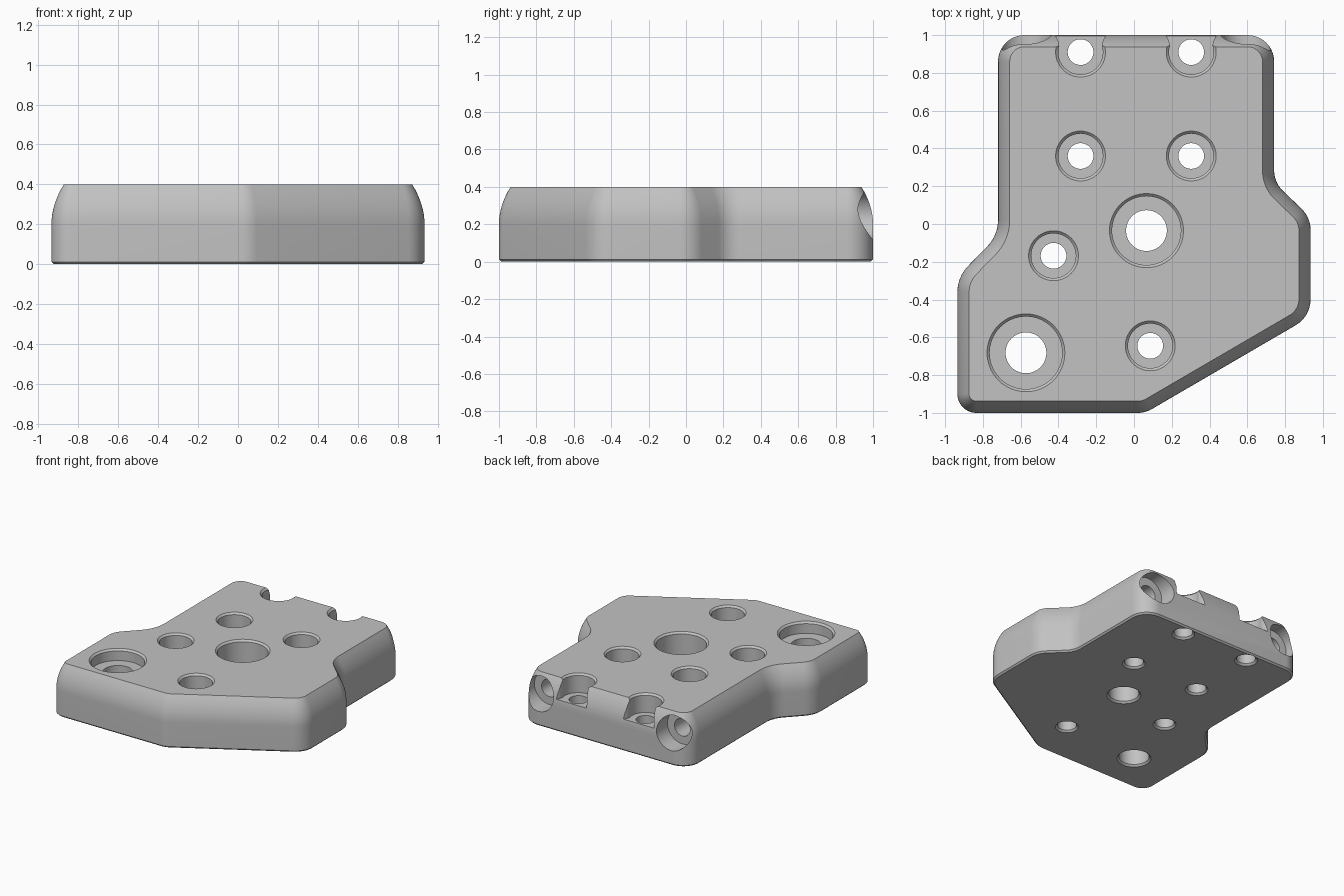
import bpy, bmesh, math
from mathutils import Vector

cube = bpy.data.objects.get("Cube")
if cube:
    bpy.data.objects.remove(cube, do_unlink=True)

HEIGHT = 0.4

grey = bpy.data.materials.new("machined_grey")
grey.use_nodes = True
grey.diffuse_color = (0.54, 0.54, 0.54, 1)
grey.node_tree.nodes["Principled BSDF"].inputs["Base Color"].default_value = (0.54, 0.54, 0.54, 1)


def make_object(name, rings):
    """Skin a stack of equal closed rings and cap both ends."""
    bm = bmesh.new()
    loops = [[bm.verts.new(p) for p in ring] for ring in rings]
    n = len(loops[0])
    for low, high in zip(loops, loops[1:]):
        for i in range(n):
            j = (i + 1) % n
            bm.faces.new((low[i], low[j], high[j], high[i]))
    bm.faces.new(loops[0][::-1])
    bm.faces.new(loops[-1])
    bmesh.ops.recalc_face_normals(bm, faces=bm.faces)
    mesh = bpy.data.meshes.new(name)
    bm.to_mesh(mesh)
    bm.free()
    mesh.materials.append(grey)
    obj = bpy.data.objects.new(name, mesh)
    bpy.context.collection.objects.link(obj)
    return obj


def outline(corners, inset, z, steps=10):
    """Counter-clockwise polygon, moved inward and filleted at each corner."""
    ring = []
    for i, (x, y, r) in enumerate(corners):
        p = Vector((x, y))
        before = (p - Vector(corners[i - 1][:2])).normalized()
        after = (Vector(corners[(i + 1) % len(corners)][:2]) - p).normalized()
        turn = math.atan2(before.x * after.y - before.y * after.x, before.dot(after))
        side = math.copysign(1, turn)
        radius = r - side * inset
        # fillet centre stays put while its radius changes with the inset
        centre = p + (after - before).normalized() * r / math.cos(turn / 2)
        start = math.atan2(-before.x * side, before.y * side)
        for k in range(steps + 1):
            a = start + turn * k / steps
            ring.append((centre.x + radius * math.cos(a), centre.y + radius * math.sin(a), z))
    return ring


# Plate: bottom chamfer, straight wall, then a wall curving inward to the top
corners = [
    (-0.935, -1, 0.1), (0.06, -1, 0.15), (0.935, -0.49, 0.16), (0.935, 0.035, 0.16),
    (0.742, 0.22, 0.15), (0.742, 1, 0.14), (-0.72, 1, 0.14), (-0.72, -0.06, 0.2),
    (-0.935, -0.28, 0.2),
]
levels = [(0.012, 0), (0, 0.012)]
for k in range(9):
    t = k / 8
    levels.append((0.062 * t * t, 0.2 + t * (HEIGHT - 0.2)))
plate = make_object("mounting_plate", [outline(corners, i, z) for i, z in levels])


def cut(cutter):
    """Subtract a cutter from the plate and remove it."""
    cutter.hide_render = True
    mod = plate.modifiers.new("cut", 'BOOLEAN')
    mod.operation = 'DIFFERENCE'
    mod.solver = 'EXACT'
    mod.object = cutter
    bpy.context.view_layer.objects.active = plate
    bpy.ops.object.modifier_apply(modifier=mod.name)
    bpy.data.objects.remove(cutter, do_unlink=True)


def lathe(name, profile, place, sides=64):
    """Revolve (radius, depth) points; place maps local points to the plate."""
    angles = [2 * math.pi * k / sides for k in range(sides)]
    return make_object(name, [[place(r * math.cos(a), r * math.sin(a), d) for a in angles]
                              for r, d in profile])


def counterbore(x, y, bore, through, floor):
    """Vertical stepped hole with a chamfer at both mouths."""
    c = 0.014
    profile = [(through + c, -0.1), (through + c, 0), (through, c), (through, floor),
               (bore - c, floor), (bore - c, HEIGHT - c), (bore, HEIGHT), (bore, HEIGHT + 0.1)]
    cut(lathe("hole_cutter", profile, lambda u, v, d: (x + u, y + v, d)))


# Small screw holes, then the two large ones
for x, y in [(-0.283, 0.36), (0.303, 0.36), (-0.426, -0.168), (0.086, -0.645),
             (-0.283, 0.91), (0.303, 0.91)]:
    counterbore(x, y, 0.132, 0.068, 0.25)
counterbore(0.066, -0.035, 0.196, 0.108, 0.15)
counterbore(-0.572, -0.682, 0.206, 0.108, 0.31)

# Slots, flared at the mouth, opening the rear pair of holes through the back wall
flare = [(0.113, 0.91), (0.113, 0.95), (0.12, 0.975), (0.135, 1), (0.135, 1.1)]
for x in (-0.283, 0.303):
    cut(make_object("slot_cutter", [
        [(x - w, y, 0.25), (x + w, y, 0.25), (x + w, y, HEIGHT + 0.1), (x - w, y, HEIGHT + 0.1)]
        for w, y in flare]))

# Horizontal stepped holes in the back corners
for x in (-0.57, 0.592):
    profile = [(0.068, 0.65), (0.068, 0.86), (0.13, 0.86), (0.13, 1.1)]
    cut(lathe("corner_hole_cutter", profile, lambda u, v, d: (x + u, d, 0.245 + v)))

# Smooth walls with crisp rims
bpy.ops.object.select_all(action='DESELECT')
plate.select_set(True)
bpy.context.view_layer.objects.active = plate
bpy.ops.object.shade_smooth_by_angle(angle=math.radians(25))
